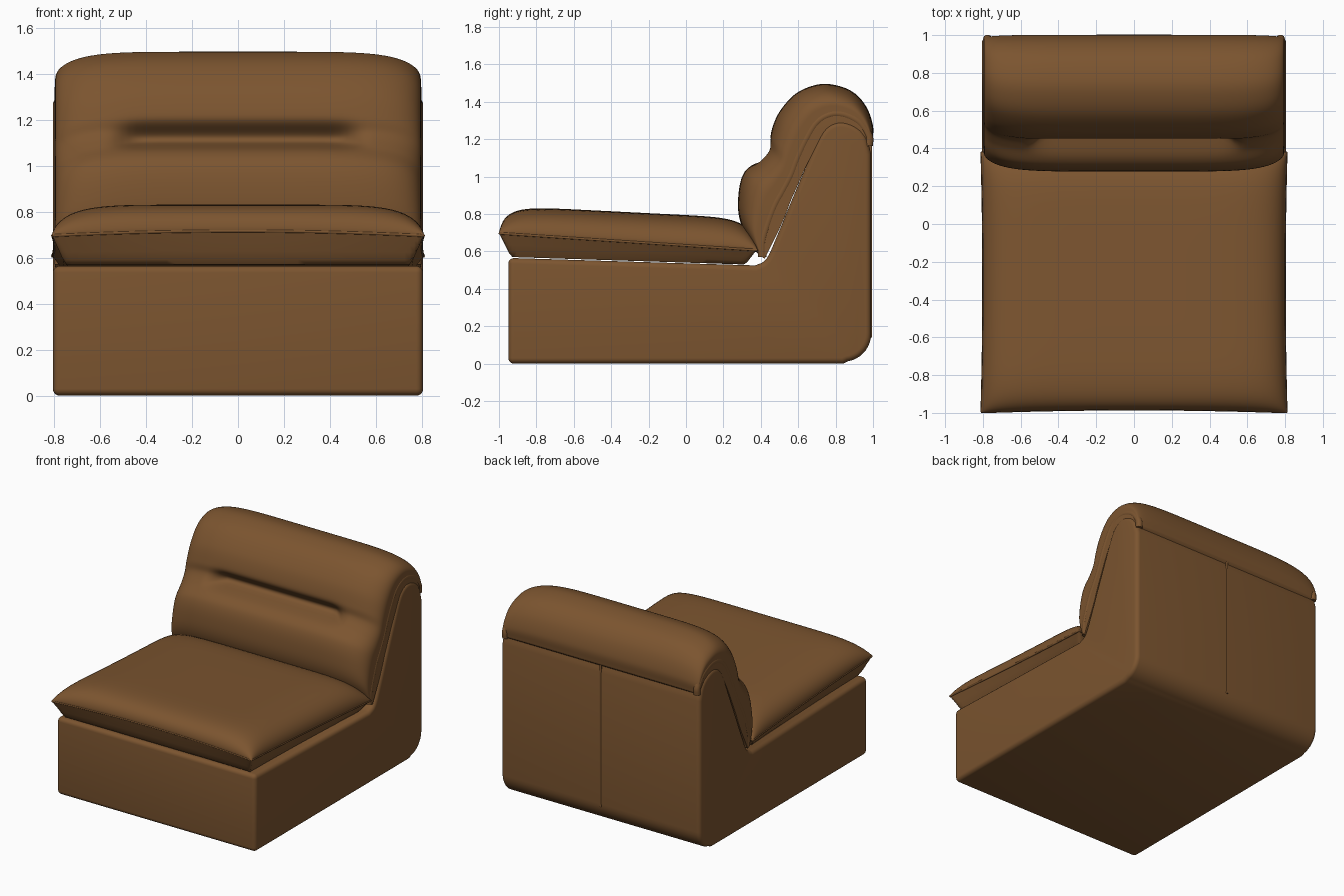
import bpy, bmesh, math
from mathutils import Vector

if "Cube" in bpy.data.objects:
    bpy.data.objects.remove(bpy.data.objects["Cube"], do_unlink=True)

COLOR = (0.200, 0.090, 0.029, 1)
leather = bpy.data.materials.new("brown leather")
leather.use_nodes = True
leather.diffuse_color = COLOR
leather.node_tree.nodes["Principled BSDF"].inputs["Base Color"].default_value = COLOR


def spline(pts, n=8):
    """Catmull-Rom curve through the points."""
    p = [Vector(q) for q in pts]
    p = [2 * p[0] - p[1]] + p + [2 * p[-1] - p[-2]]
    out = []
    for i in range(1, len(p) - 2):
        a, b, c, d = p[i - 1:i + 3]
        for k in range(n):
            t = k / n
            out.append(0.5 * (2 * b + (c - a) * t + (2 * a - 5 * b + 4 * c - d) * t * t
                              + (3 * b - a - 3 * c + d) * t ** 3))
    return out + [p[-2]]


def finish(name, bm, bevel=0, angle=40):
    bmesh.ops.recalc_face_normals(bm, faces=bm.faces)
    me = bpy.data.meshes.new(name)
    bm.to_mesh(me)
    bm.free()
    ob = bpy.data.objects.new(name, me)
    bpy.context.collection.objects.link(ob)
    me.materials.append(leather)
    bpy.ops.object.select_all(action="DESELECT")
    ob.select_set(True)
    bpy.context.view_layer.objects.active = ob
    if bevel:
        mod = ob.modifiers.new("soft edges", "BEVEL")
        mod.width, mod.segments = bevel, 5
        mod.limit_method, mod.angle_limit = "ANGLE", math.radians(35)
        bpy.ops.object.modifier_apply(modifier=mod.name)
    bpy.ops.object.shade_smooth_by_angle(angle=math.radians(angle))
    return ob


def loft(name, rings, **kw):
    bm = bmesh.new()
    rows = [[bm.verts.new(p) for p in r] for r in rings]
    n = len(rows[0])
    for a, b in zip(rows, rows[1:]):
        for i in range(n):
            bm.faces.new((a[i], a[(i + 1) % n], b[(i + 1) % n], b[i]))
    bm.faces.new(rows[0])
    bm.faces.new(rows[-1])
    return finish(name, bm, **kw)


def tube(name, path, radius):
    cu = bpy.data.curves.new(name, "CURVE")
    cu.dimensions = "3D"
    cu.bevel_depth, cu.bevel_resolution, cu.use_fill_caps = radius, 3, True
    sp = cu.splines.new("POLY")
    sp.points.add(len(path) - 1)
    for q, p in zip(sp.points, path):
        q.co = (*p, 1)
    sp.use_smooth = True
    cu.materials.append(leather)
    ob = bpy.data.objects.new(name, cu)
    bpy.context.collection.objects.link(ob)


# Base: one side profile with a high back, extruded across the width
slope = [(0.37, 0.525), (0.43, 0.56), (0.49, 0.69), (0.56, 0.86), (0.64, 1.05),
         (0.70, 1.19), (0.75, 1.265), (0.82, 1.295), (0.90, 1.275), (0.96, 1.22), (0.99, 1.12)]
heel = [(0.84 + 0.15 * math.cos(a), 0.16 - 0.15 * math.sin(a))
        for a in (math.pi / 2 * k / 10 for k in range(11))]
profile = [(-0.95, 0.0), (-0.95, 0.565)] + [tuple(p) for p in spline(slope, 4)] + heel
profile = [(y, max(z - 0.0, 0.0)) for y, z in profile]
profile[-1] = (0.84, 0.0)
loft("base", [[(x, y, z) for y, z in profile] for x in (-0.805, 0.805)], bevel=0.03)

# Back seam
tube("back_seam", [(0, 0.987, 0.14), (0, 0.987, 1.2)], 0.008)

# Back cushion: padding that thins toward both ends, with a tufted crease
inner = spline([(0.42, 0.56), (0.45, 0.62), (0.49, 0.70), (0.53, 0.79), (0.56, 0.87),
                (0.60, 0.96), (0.64, 1.05), (0.69, 1.15), (0.74, 1.24), (0.80, 1.28),
                (0.86, 1.28), (0.92, 1.25), (0.95, 1.22), (0.97, 1.19), (0.97, 1.16)])
outer = spline([(0.37, 0.60), (0.29, 0.76), (0.28, 0.90), (0.31, 1.02), (0.39, 1.09),
                (0.44, 1.15), (0.45, 1.22), (0.49, 1.33), (0.57, 1.43), (0.66, 1.48),
                (0.76, 1.495), (0.88, 1.46), (0.96, 1.38), (1.0, 1.27), (0.995, 1.18)])


def cushion_ring(x):
    t = 0.45 + 0.55 * math.sqrt(max(0, 1 - abs(x / 0.795) ** 6))
    w = min(1, max(0, (0.58 - abs(x)) / 0.16))
    w = w * w * (3 - 2 * w)
    ring = []
    for a, b in zip(inner, outer):
        p = a.lerp(b, t)
        if b.y > 0.6 and b.x < 0.6:
            d = b.y - 1.105
            p.x += 0.10 * w * math.exp(-(d / (0.022 if d < 0 else 0.06)) ** 2)
        ring.append((x, p.x, p.y))
    return ring + [(x, a.x, a.y) for a in reversed(inner)]


STEPS = 64
loft("back_cushion", [cushion_ring(0.795 * math.sin(math.pi * (k / STEPS - 0.5)))
                      for k in range(STEPS + 1)], angle=60)

# Piping along both sides of the back cushion
for side, sx in (("left", 1), ("right", -1)):
    path = []
    for a, b in zip(inner, outer):
        p = a.lerp(b, 0.25)
        path.append((sx * 0.775, p.x, p.y))
    tube(side + "_piping", path, 0.024)

# Seat cushion: domed top and slanted underside meeting at a seam
N = 48
params = [math.sin(math.pi * (k / N - 0.5)) for k in range(N + 1)]


def seat_point(u, v, top):
    pinch = 0.015 * (1 - u * u) * max(0, -v) ** 8
    x = 0.81 * u * (1 - 0.012 * (1 - v * v))
    y = -0.31 + 0.69 * v + pinch
    seam = 0.655 - 0.045 * v + 0.02 * (1 - u * u) * max(0, -v) ** 4
    if top:
        h = math.sqrt((1 - abs(u) ** 7) * (1 - abs(v) ** 8))
        return x, y, seam + (0.81 - 0.035 * v - seam) * h
    drop = min(1, (1 - abs(u)) / 0.07, (1 - abs(v)) / 0.09)
    return x, y, seam + (0.55 - 0.022 * v - seam) * drop


bm = bmesh.new()
for top in (True, False):
    grid = [[bm.verts.new(seat_point(u, v, top)) for v in params] for u in params]
    for i in range(N):
        for j in range(N):
            bm.faces.new((grid[i][j], grid[i + 1][j], grid[i + 1][j + 1], grid[i][j + 1]))
bmesh.ops.remove_doubles(bm, verts=bm.verts, dist=0.0005)
finish("seat_cushion", bm, angle=50)

# Piping along the seat seam
edge = [(u, -1) for u in params] + [(1, v) for v in params[1:]]
edge += [(-u, 1) for u in params[1:]] + [(-1, -v) for v in params[1:]]
tube("seat_piping", [Vector(seat_point(u, v, True)) * 0.995 for u, v in edge], 0.007)
